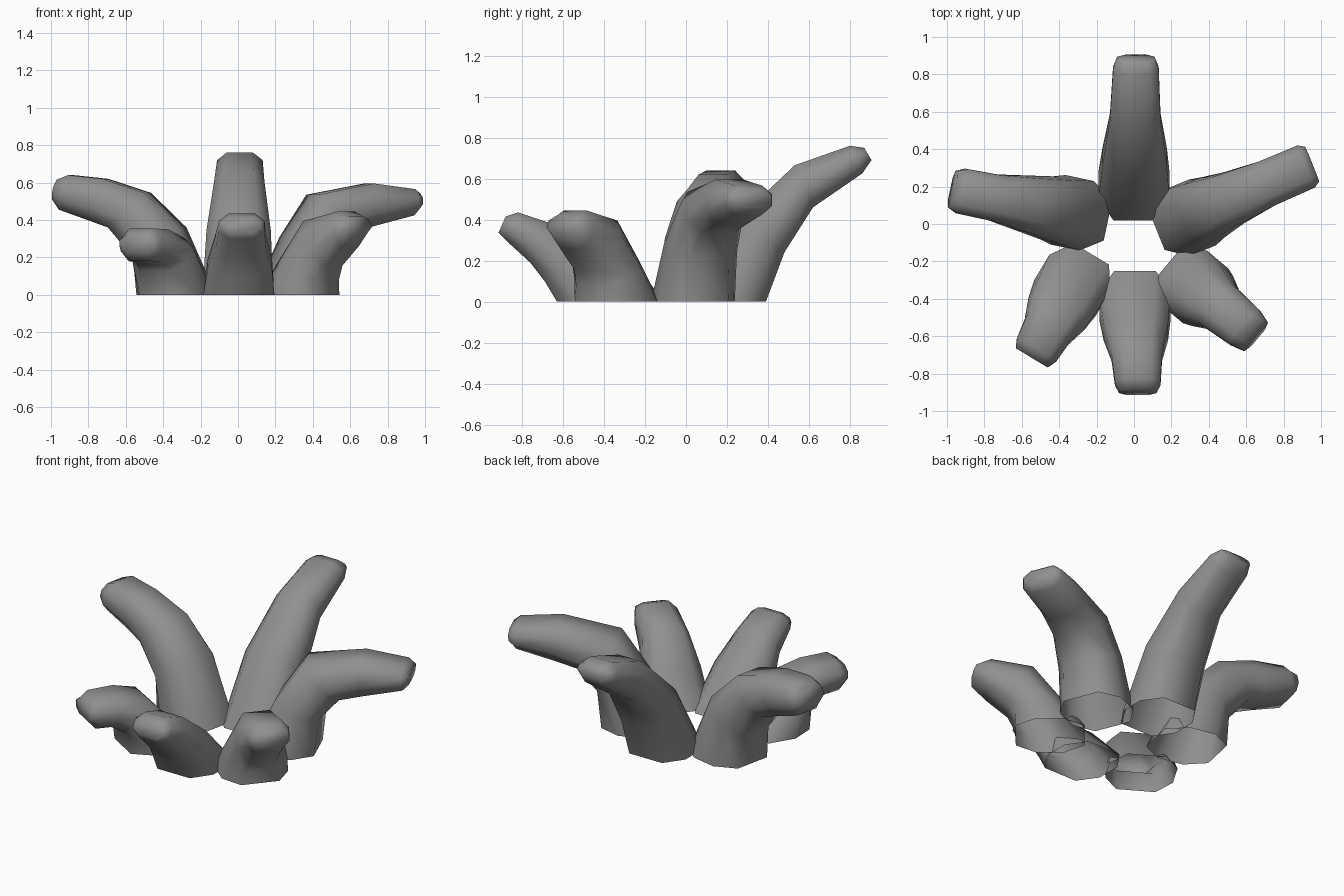
import bpy, bmesh
from math import radians, cos, sin

# each arm: name, heading, sideways shift (base, tip), rings of (inner r, z, outer r, z)
ARMS = [
    ("back_arm", 90, 0.0, -0.01, [(.02, 0, .39, 0), (.24, .39, .48, .24),
        (.53, .665, .62, .46), (.80, .76, .86, .625), (.87, .75, .905, .69)]),
    ("right_arm", 22, -0.08, -0.06, [(.10, 0, .475, 0), (.25, .31, .50, .22),
        (.40, .535, .61, .34), (.73, .595, .74, .37), (.97, .565, .965, .425), (1.005, .54, 1.0, .46)]),
    ("left_arm", 168, 0.01, 0.02, [(.14, 0, .53, 0), (.30, .36, .55, .2),
        (.49, .545, .69, .36), (.72, .62, .79, .395), (.91, .64, .96, .455), (.975, .615, 1.0, .51)]),
    ("front_arm", 270, 0.005, 0.02, [(.25, 0, .63, 0), (.47, .23, .69, .1),
        (.67, .385, .76, .19), (.82, .435, .88, .30), (.88, .415, .915, .335)]),
    ("front_left_arm", 239, -0.113, -0.10, [(.255, 0, .65, 0), (.53, .3, .67, .13),
        (.68, .35, .76, .175), (.84, .355, .85, .18), (.895, .32, .895, .23)]),
    ("front_right_arm", 320, -0.048, -0.043, [(.275, 0, .655, 0), (.42, .2, .66, .08),
        (.56, .395, .70, .155), (.79, .445, .82, .26), (.86, .42, .90, .34)]),
]

# eight-sided section: (fraction across thickness, fraction of half width)
SECTION = [(0, -.58), (0, .58), (.3, 1), (.7, 1), (1, .58), (1, -.58), (.7, -1), (.3, -1)]
WIDTHS = {5: (.19, .172, .135, .122, .1), 6: (.19, .172, .147, .125, .122, .1)}

grey = bpy.data.materials.new("dark_grey")
grey.diffuse_color = (.28, .28, .28, 1)


def make_arm(name, heading, s0, s1, rings):
    a = radians(heading)
    bm = bmesh.new()
    loops = []
    last = len(rings) - 1
    for i, (r0, z0, r1, z1) in enumerate(rings):
        half = WIDTHS[len(rings)][i]
        shift = s0 + (s1 - s0) * min(i / (last - 1), 1)
        loop = []
        for f, w in SECTION:
            r, z = r0 + (r1 - r0) * f, z0 + (z1 - z0) * f
            s = shift + half * w
            loop.append(bm.verts.new((r * cos(a) - s * sin(a), r * sin(a) + s * cos(a), z)))
        loops.append(loop)
    # side walls, open at the foot
    for lo, hi in zip(loops, loops[1:]):
        for k in range(8):
            n = (k + 1) % 8
            bm.faces.new((lo[k], lo[n], hi[n], hi[k]))
    # blunt tip
    bm.faces.new(loops[-1])
    bmesh.ops.recalc_face_normals(bm, faces=bm.faces)
    for f in bm.faces:
        f.smooth = True
    me = bpy.data.meshes.new(name)
    bm.to_mesh(me)
    bm.free()
    me.materials.append(grey)
    bpy.context.collection.objects.link(bpy.data.objects.new(name, me))


for arm in ARMS:
    make_arm(*arm)
